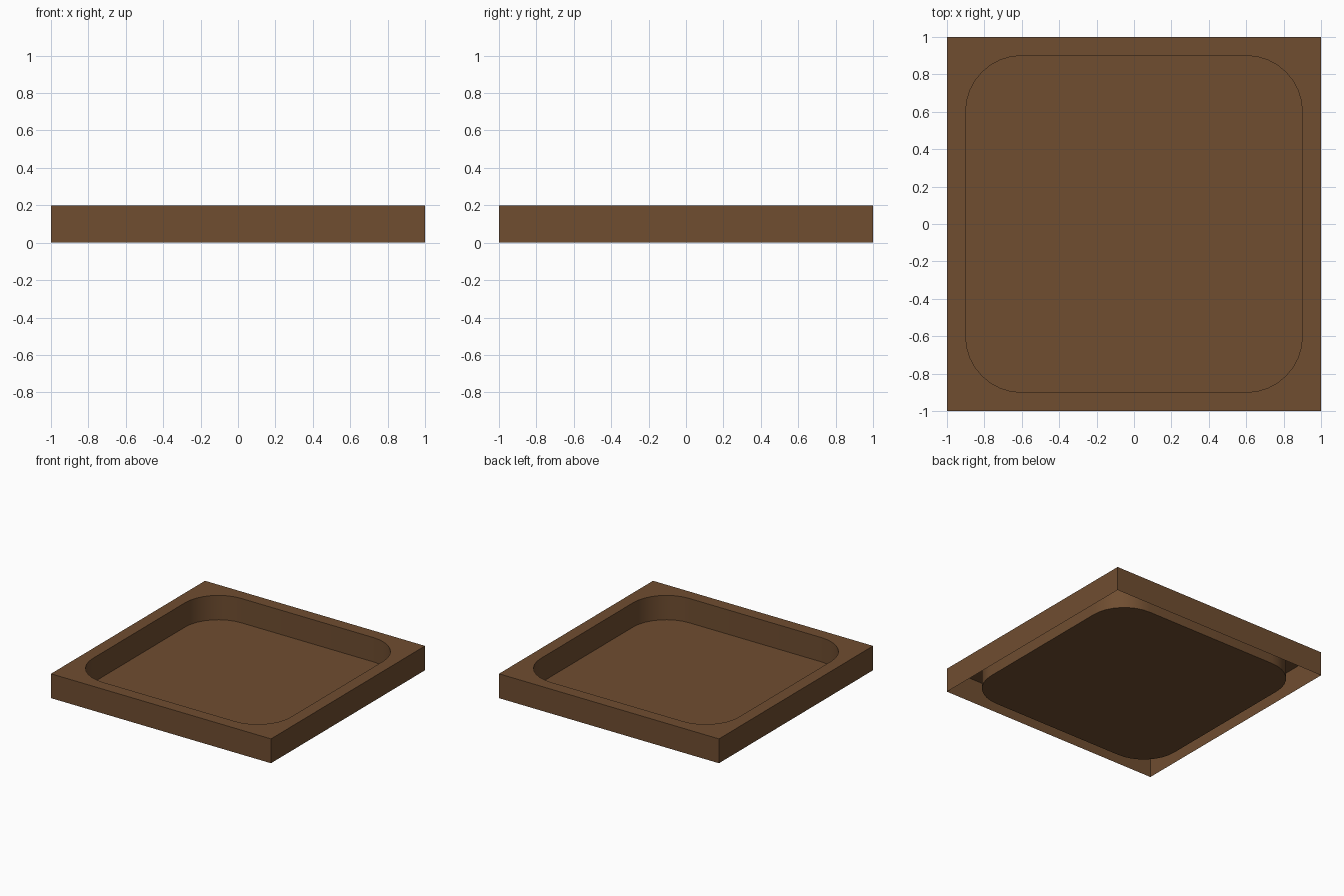
import bpy, bmesh, math

if "Cube" in bpy.data.objects:
    bpy.data.objects.remove(bpy.data.objects["Cube"])

HALF, HEIGHT = 1.0, 0.2
POCKET, RADIUS, SEGMENTS = 0.9, 0.3, 8

bm = bmesh.new()
corner_dirs = [(1, 1), (-1, 1), (-1, -1), (1, -1)]

# Outer square corners, top and bottom
outer_top = [bm.verts.new((HALF * x, HALF * y, HEIGHT)) for x, y in corner_dirs]
outer_low = [bm.verts.new((HALF * x, HALF * y, 0)) for x, y in corner_dirs]


def rounded_arcs(z):
    """Four corner arcs of the rounded pocket outline, counter-clockwise."""
    c = POCKET - RADIUS
    arcs = []
    for i, (x, y) in enumerate(corner_dirs):
        angles = [math.pi / 2 * (i + k / SEGMENTS) for k in range(SEGMENTS + 1)]
        arcs.append([bm.verts.new((c * x + RADIUS * math.cos(a),
                                   c * y + RADIUS * math.sin(a), z)) for a in angles])
    return arcs


top_arcs, low_arcs = rounded_arcs(HEIGHT), rounded_arcs(0)

for i in range(4):
    j = (i + 1) % 4
    # Flat rim: one corner piece and one straight piece per side
    for a, b in zip(top_arcs[i], top_arcs[i][1:]):
        bm.faces.new((outer_top[i], b, a))
    bm.faces.new((outer_top[i], outer_top[j], top_arcs[j][0], top_arcs[i][-1]))
    # Outer side wall
    bm.faces.new((outer_low[i], outer_low[j], outer_top[j], outer_top[i]))

# Pocket wall and floor; the underside between wall and outer sides stays open
top_loop, low_loop = sum(top_arcs, []), sum(low_arcs, [])
for k in range(len(top_loop)):
    n = (k + 1) % len(top_loop)
    bm.faces.new((top_loop[k], top_loop[n], low_loop[n], low_loop[k]))
bm.faces.new(low_loop)

mesh = bpy.data.meshes.new("square_tray")
bm.to_mesh(mesh)
bm.free()
tray = bpy.data.objects.new("square_tray", mesh)
bpy.context.collection.objects.link(tray)

# Brown material
brown = bpy.data.materials.new("brown")
brown.diffuse_color = (0.16, 0.075, 0.03, 1)
brown.use_nodes = True
brown.node_tree.nodes["Principled BSDF"].inputs["Base Color"].default_value = brown.diffuse_color
mesh.materials.append(brown)

# Smooth pocket corners, sharp rim edges
bpy.context.view_layer.objects.active = tray
tray.select_set(True)
bpy.ops.object.shade_smooth_by_angle(angle=math.radians(30))
